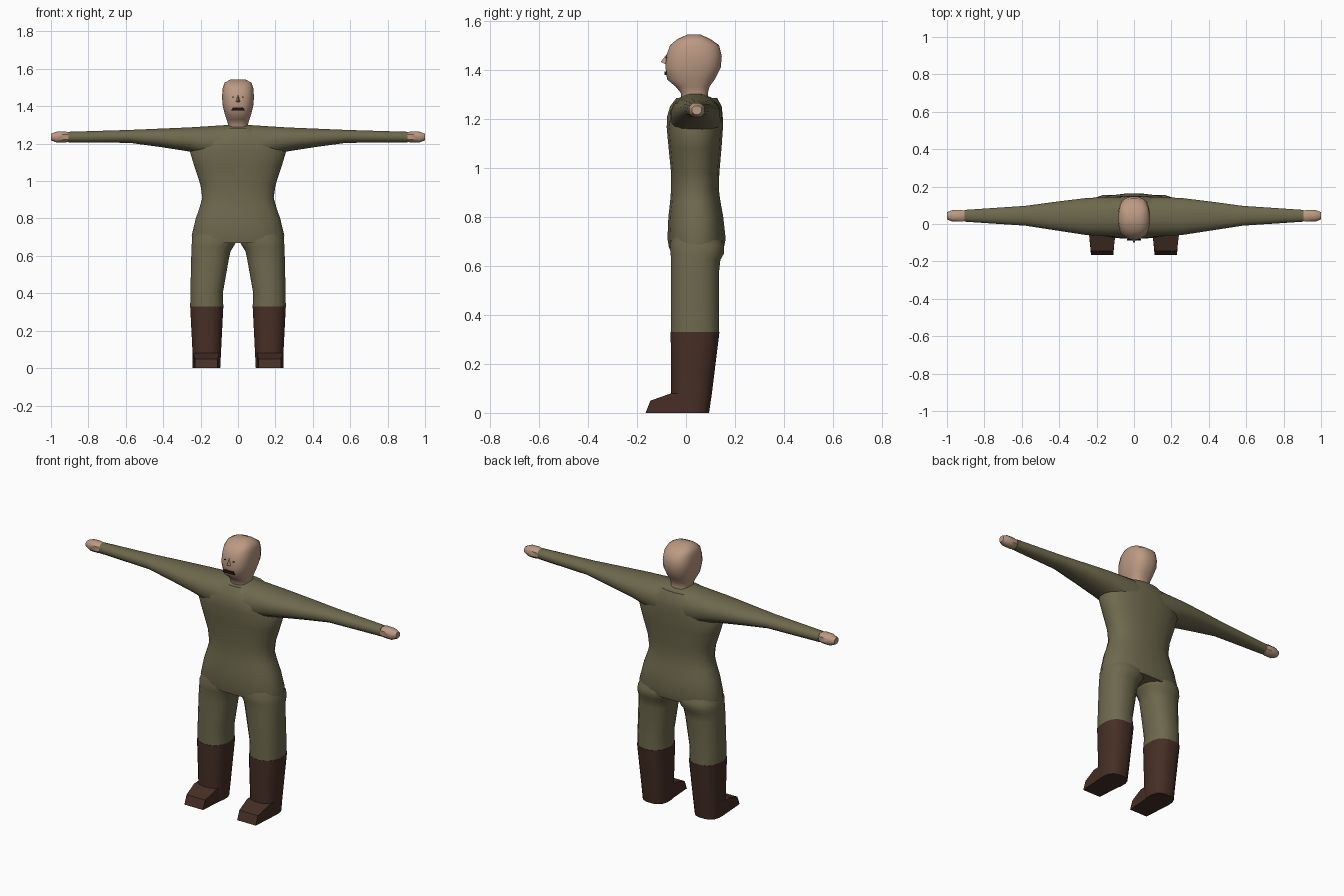
import bpy, bmesh, math

if "Cube" in bpy.data.objects:
    bpy.data.objects.remove(bpy.data.objects["Cube"])


def material(name, rgb):
    m = bpy.data.materials.new(name)
    m.diffuse_color = (*rgb, 1)
    m.use_nodes = True
    m.node_tree.nodes["Principled BSDF"].inputs["Base Color"].default_value = m.diffuse_color
    return m


suit = material("olive cloth", (0.155, 0.14, 0.075))
skin = material("skin", (0.50, 0.32, 0.225))
leather = material("brown leather", (0.062, 0.028, 0.019))
dark = material("dark mouth", (0.015, 0.008, 0.007))


def finish(name, bm, mat, mirror=False, smooth=True):
    bmesh.ops.recalc_face_normals(bm, faces=bm.faces)
    me = bpy.data.meshes.new(name)
    bm.to_mesh(me)
    bm.free()
    me.materials.append(mat)
    ob = bpy.data.objects.new(name, me)
    bpy.context.collection.objects.link(ob)
    if mirror:
        ob.modifiers.new("mirror", 'MIRROR')
    if smooth:
        bpy.ops.object.select_all(action='DESELECT')
        ob.select_set(True)
        bpy.context.view_layer.objects.active = ob
        bpy.ops.object.shade_smooth_by_angle(angle=math.radians(45))
    return ob


def loft(name, rings, mat, axis='z', n=16, power=2.4, mirror=False):
    """Rings are (position, a_min, a_max, b_min, b_max): rounded sections
    in x,y along z, or in y,z along x."""
    bm = bmesh.new()
    loops = []
    for p, a0, a1, b0, b1 in rings:
        loop = []
        for i in range(n):
            t = 2 * math.pi * (i + 0.5) / n
            c, s = math.cos(t), math.sin(t)
            a = (a0 + a1) / 2 + (a1 - a0) / 2 * math.copysign(abs(c) ** (2 / power), c)
            b = (b0 + b1) / 2 + (b1 - b0) / 2 * math.copysign(abs(s) ** (2 / power), s)
            loop.append(bm.verts.new((a, b, p) if axis == 'z' else (p, a, b)))
        loops.append(loop)
    for lo, hi in zip(loops, loops[1:]):
        for i in range(n):
            j = (i + 1) % n
            bm.faces.new((lo[i], lo[j], hi[j], hi[i]))
    bm.faces.new(loops[0])
    bm.faces.new(loops[-1])
    return finish(name, bm, mat, mirror)


# Torso, from hips to inside the shoulders
torso = [(0.67, 0.247, -0.07, 0.155), (0.71, 0.25, -0.077, 0.163),
         (0.80, 0.228, -0.073, 0.153), (0.86, 0.207, -0.066, 0.142),
         (0.91, 0.193, -0.062, 0.135), (0.98, 0.203, -0.062, 0.137),
         (1.08, 0.236, -0.072, 0.146), (1.165, 0.262, -0.08, 0.152),
         (1.21, 0.235, -0.078, 0.151), (1.25, 0.18, -0.066, 0.147),
         (1.285, 0.12, -0.04, 0.128)]
loft("torso", [(z, -w, w, y0, y1) for z, w, y0, y1 in torso], suit, n=20)

# Shoulders and arms in one sweep from wrist to wrist
arm = [(0.05, -0.07, 0.148, 1.10, 1.302), (0.14, -0.067, 0.146, 1.12, 1.296),
       (0.26, -0.06, 0.14, 1.157, 1.288), (0.42, -0.035, 0.12, 1.182, 1.281),
       (0.58, -0.01, 0.098, 1.204, 1.274), (0.905, 0.012, 0.076, 1.206, 1.264)]
loft("shoulders_and_arms", [(-x, *r) for x, *r in reversed(arm)] + arm, suit, 'x', power=2.25)

# Hands
loft("hand", [(0.90, 0.015, 0.073, 1.209, 1.262), (0.925, 0.010, 0.077, 1.204, 1.267),
              (0.97, 0.010, 0.077, 1.204, 1.266), (1.0, 0.024, 0.064, 1.217, 1.254)],
     skin, 'x', n=8, mirror=True)

# Trouser legs
loft("leg", [(0.33, 0.077, 0.257, -0.063, 0.137), (0.40, 0.08, 0.256, -0.063, 0.137),
             (0.58, 0.048, 0.252, -0.062, 0.137), (0.625, 0.038, 0.251, -0.062, 0.142),
             (0.65, 0.022, 0.25, -0.065, 0.157), (0.685, 0.002, 0.248, -0.068, 0.157),
             (0.75, 0.002, 0.22, -0.05, 0.12)], suit, mirror=True)

# Boot shafts
loft("boot", [(0.0, 0.094, 0.242, -0.06, 0.095), (0.08, 0.09, 0.244, -0.062, 0.107),
              (0.33, 0.077, 0.257, -0.064, 0.138)], leather, mirror=True, power=2.6)

# Boot toes: side profile spanned between inner and outer edge
bm = bmesh.new()
profile = [(0.01, 0, 0), (-0.165, 0, 0.012), (-0.145, 0.05, 0.012), (-0.06, 0.08, 0.002), (0.01, 0.08, 0)]
inner = [bm.verts.new((0.098 + t, y, z)) for y, z, t in profile]
outer = [bm.verts.new((0.242 - t, y, z)) for y, z, t in profile]
bm.faces.new(inner)
bm.faces.new(outer)
for i in range(len(profile)):
    j = (i + 1) % len(profile)
    bm.faces.new((inner[i], inner[j], outer[j], outer[i]))
finish("boot_toe", bm, leather, mirror=True, smooth=False)

# Neck and head
head = [(1.27, 0.055, -0.02, 0.092), (1.305, 0.054, -0.022, 0.09),
        (1.33, 0.062, -0.042, 0.096), (1.36, 0.072, -0.078, 0.118),
        (1.41, 0.084, -0.085, 0.143), (1.455, 0.086, -0.082, 0.147),
        (1.50, 0.082, -0.066, 0.136), (1.525, 0.073, -0.035, 0.10),
        (1.543, 0.042, 0.005, 0.06)]
loft("head", [(z, -w, w, y0, y1) for z, w, y0, y1 in head], skin, n=20, power=2.6)

# Nose: small wedge
bm = bmesh.new()
top = bm.verts.new((0, -0.08, 1.462))
tip = bm.verts.new((0, -0.103, 1.432))
left, right = (bm.verts.new((x, -0.08, 1.42)) for x in (-0.014, 0.014))
for f in ((top, tip, left), (top, right, tip), (left, tip, right), (top, left, right)):
    bm.faces.new(f)
finish("nose", bm, skin, smooth=False)


# Mouth and eye slits: thin plates
def plate(name, x, y, z, w, h, mirror=False):
    bm = bmesh.new()
    bmesh.ops.create_cube(bm, size=1)
    for v in bm.verts:
        taper = 0.75 if v.co.z > 0 else 1
        v.co = (x + v.co.x * w * taper, y + v.co.y * 0.009, z + v.co.z * h)
    finish(name, bm, dark, mirror, smooth=False)


plate("mouth", 0, -0.0835, 1.385, 0.074, 0.015)
plate("eye", 0.026, -0.0785, 1.449, 0.012, 0.004, True)
